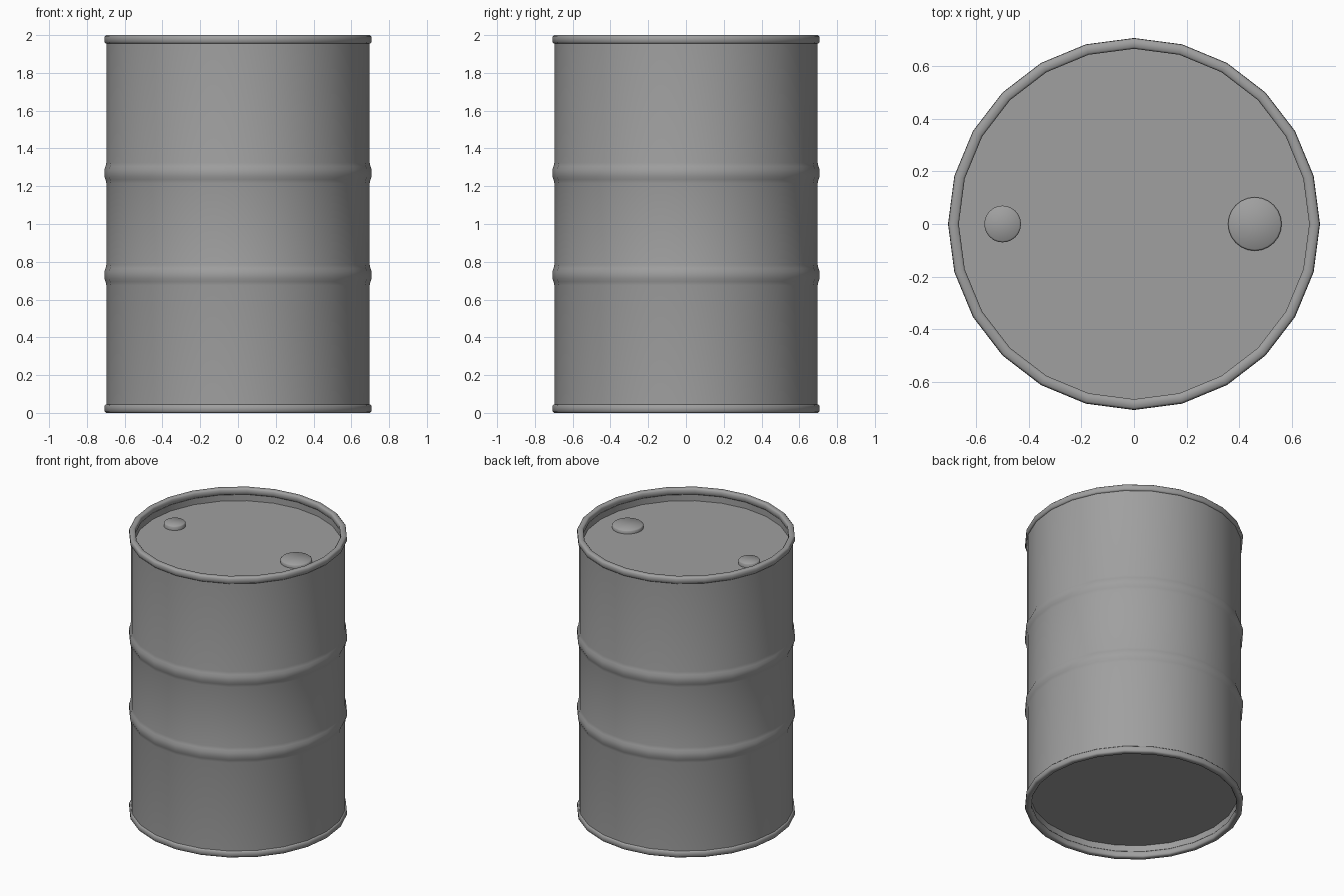
import bpy, bmesh, math

cube = bpy.data.objects.get("Cube")
if cube:
    bpy.data.objects.remove(cube, do_unlink=True)

SIDES = 24
steel = bpy.data.materials.new("grey_steel")
steel.use_nodes = True
GREY = (0.35, 0.35, 0.35, 1)
steel.diffuse_color = GREY
steel.node_tree.nodes["Principled BSDF"].inputs["Base Color"].default_value = GREY


def lathe(name, profile, sides=SIDES, location=(0, 0, 0), closed=False, angle=35):
    """Spin a (radius, height) profile around z; a zero radius becomes a pole."""
    bm = bmesh.new()
    rings = []
    for r, z in profile:
        if r == 0:
            rings.append([bm.verts.new((0, 0, z))] * sides)
        else:
            turns = [2 * math.pi * i / sides for i in range(sides)]
            rings.append([bm.verts.new((r * math.cos(a), r * math.sin(a), z)) for a in turns])
    pairs = list(zip(rings, rings[1:]))
    if closed:
        pairs.append((rings[-1], rings[0]))
    for low, high in pairs:
        for i in range(sides):
            j = (i + 1) % sides
            corners = list(dict.fromkeys((low[i], low[j], high[j], high[i])))
            bm.faces.new(corners)
    bmesh.ops.recalc_face_normals(bm, faces=bm.faces)
    mesh = bpy.data.meshes.new(name)
    bm.to_mesh(mesh)
    bm.free()
    mesh.materials.append(steel)
    obj = bpy.data.objects.new(name, mesh)
    obj.location = location
    bpy.context.collection.objects.link(obj)
    bpy.ops.object.select_all(action="DESELECT")
    obj.select_set(True)
    bpy.context.view_layer.objects.active = obj
    bpy.ops.object.shade_smooth_by_angle(angle=math.radians(angle))
    return obj


# Drum body: outer wall with two rolling hoops, ends folded in to recessed heads
WALL, INNER, HEAD = 0.697, 0.675, 0.09
hoop = [(-0.055, 0), (-0.035, 0.004), (-0.018, 0.011), (0.018, 0.011), (0.035, 0.004), (0.055, 0)]
body = [(0, HEAD), (INNER, HEAD), (INNER, 0.02), (WALL, 0.02)]
for centre in (0.73, 1.27):
    body += [(WALL + bulge, centre + dz) for dz, bulge in hoop]
body += [(WALL, 1.98), (INNER, 1.98), (INNER, 2 - HEAD), (0, 2 - HEAD)]
lathe("drum_body", body)

# Rolled rims at both ends
rim = [(0.667, 0.008), (0.674, 0), (0.699, 0), (0.707, 0.008),
       (0.707, 0.037), (0.699, 0.045), (0.674, 0.045), (0.667, 0.037)]
lathe("bottom_rim", rim, closed=True, angle=50)
lathe("top_rim", [(r, 2 - z) for r, z in rim], closed=True, angle=50)


# Bung caps on the top head
def cap(name, x, radius, height):
    edge = 0.006
    lathe(name, [(radius, 0), (radius, height - edge), (radius - edge, height), (0, height)],
          location=(x, 0, 2 - HEAD), angle=50)


cap("small_bung", -0.5, 0.07, 0.03)
cap("large_bung", 0.46, 0.102, 0.025)
